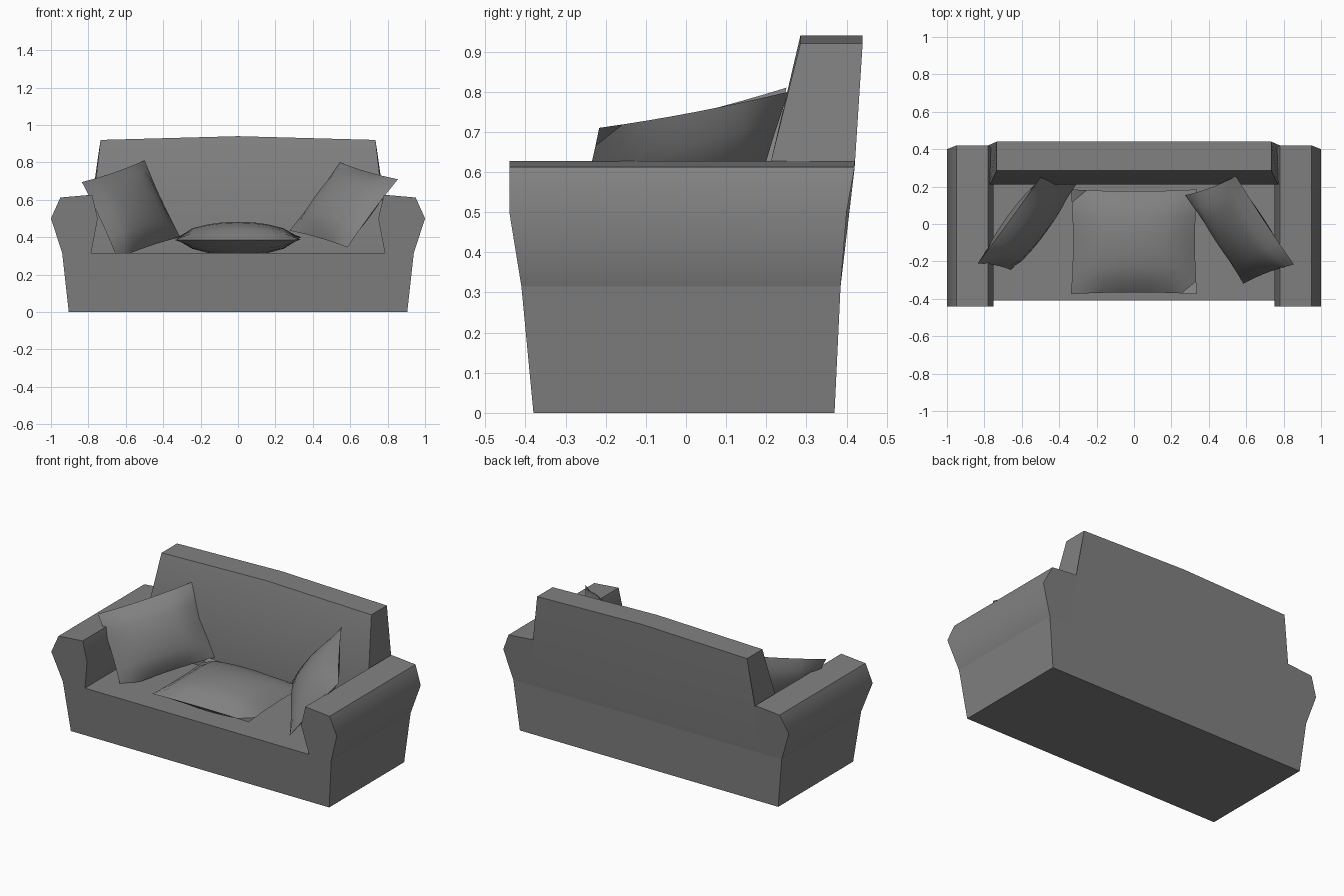
import bpy, bmesh, math
from mathutils import Vector

if "Cube" in bpy.data.objects:
    bpy.data.objects.remove(bpy.data.objects["Cube"])

grey = bpy.data.materials.new("grey_fabric")
grey.diffuse_color = (0.22, 0.22, 0.22, 1)
grey.use_nodes = True
grey.node_tree.nodes["Principled BSDF"].inputs["Base Color"].default_value = grey.diffuse_color


def finish(name, bm, angle):
    bmesh.ops.remove_doubles(bm, verts=bm.verts, dist=1e-5)
    bmesh.ops.recalc_face_normals(bm, faces=bm.faces)
    me = bpy.data.meshes.new(name)
    bm.to_mesh(me)
    bm.free()
    me.materials.append(grey)
    ob = bpy.data.objects.new(name, me)
    bpy.context.collection.objects.link(ob)
    bpy.ops.object.select_all(action='DESELECT')
    ob.select_set(True)
    bpy.context.view_layer.objects.active = ob
    bpy.ops.object.shade_smooth_by_angle(angle=math.radians(angle))
    return ob


def loft(name, rings, angle=60):
    """Bridge closed rings of points and cap both ends."""
    bm = bmesh.new()
    rows = [[bm.verts.new(p) for p in r] for r in rings]
    n = len(rows[0])
    for a, b in zip(rows, rows[1:]):
        for i in range(n):
            j = (i + 1) % n
            bm.faces.new((a[i], a[j], b[j], b[i]))
    bm.faces.new(rows[0])
    bm.faces.new(rows[-1])
    return finish(name, bm, angle)


# Base with flat seat: half width, front y, back y, z
levels = [(0.905, -0.38, 0.37, 0.0), (0.94, -0.41, 0.385, 0.315)]
loft("seat_base", [[(-w, f, z), (0, f, z), (w, f, z), (w, b, z), (0, b, z), (-w, b, z)]
                   for w, f, b, z in levels])

# Flared arms: x, z, front y, back y
arm = [(0.94, 0.315, -0.41, 0.385), (1.0, 0.50, -0.44, 0.40), (0.95, 0.612, -0.44, 0.42),
       (0.78, 0.627, -0.44, 0.42), (0.75, 0.50, -0.44, 0.40), (0.785, 0.315, -0.41, 0.385)]
for side, s in (("left", -1), ("right", 1)):
    loft(side + "_arm", [[(s * x, f, z) for x, z, f, b in arm],
                         [(s * x, b, z) for x, z, f, b in arm]])

# Backrest: y, z, half width, rise at the middle
back = [(0.22, 0.315, 0.785, 0), (0.21, 0.62, 0.77, 0), (0.285, 0.92, 0.735, 0.02),
        (0.44, 0.92, 0.735, 0.02), (0.42, 0.61, 0.78, 0), (0.385, 0.315, 0.785, 0)]
loft("backrest", [[(t * w, y, z + (1 - abs(t)) * r) for y, z, w, r in back]
                  for t in (-1, 0, 1)])


def pillow(name, corners, half, n=8, pinch=0.035):
    """Two bulged grids joined at a pinched seam."""
    a, b, c, d = (Vector(p) for p in corners)
    mid = (a + b + c + d) / 4
    eu, ev = (b + c - a - d) / 4, (c + d - a - b) / 4
    normal = eu.cross(ev).normalized()
    bm = bmesh.new()
    for s in (-1, 1):
        grid = []
        for i in range(n + 1):
            row = []
            for j in range(n + 1):
                u, v = 2 * i / n - 1, 2 * j / n - 1
                pu = u * (1 - pinch * (1 - v * v))
                pv = v * (1 - pinch * (1 - u * u))
                h = half * ((1 - u * u) * (1 - v * v)) ** 0.6
                row.append(bm.verts.new(mid + eu * pu + ev * pv + normal * h * s))
            grid.append(row)
        for i in range(n):
            for j in range(n):
                bm.faces.new((grid[i][j], grid[i + 1][j], grid[i + 1][j + 1], grid[i][j + 1]))
    return finish(name, bm, 50)


# Loose pillows
pillow("middle_pillow", [(-0.34, -0.375, 0.385), (0.34, -0.375, 0.385),
                         (0.335, 0.185, 0.40), (-0.335, 0.185, 0.40)], 0.09)
pillow("left_pillow", [(-0.835, -0.21, 0.695), (-0.50, 0.25, 0.81),
                       (-0.31, 0.21, 0.40), (-0.645, -0.25, 0.285)], 0.08)
pillow("right_pillow", [(0.545, 0.255, 0.80), (0.855, -0.215, 0.71),
                        (0.585, -0.32, 0.345), (0.275, 0.155, 0.435)], 0.08)
